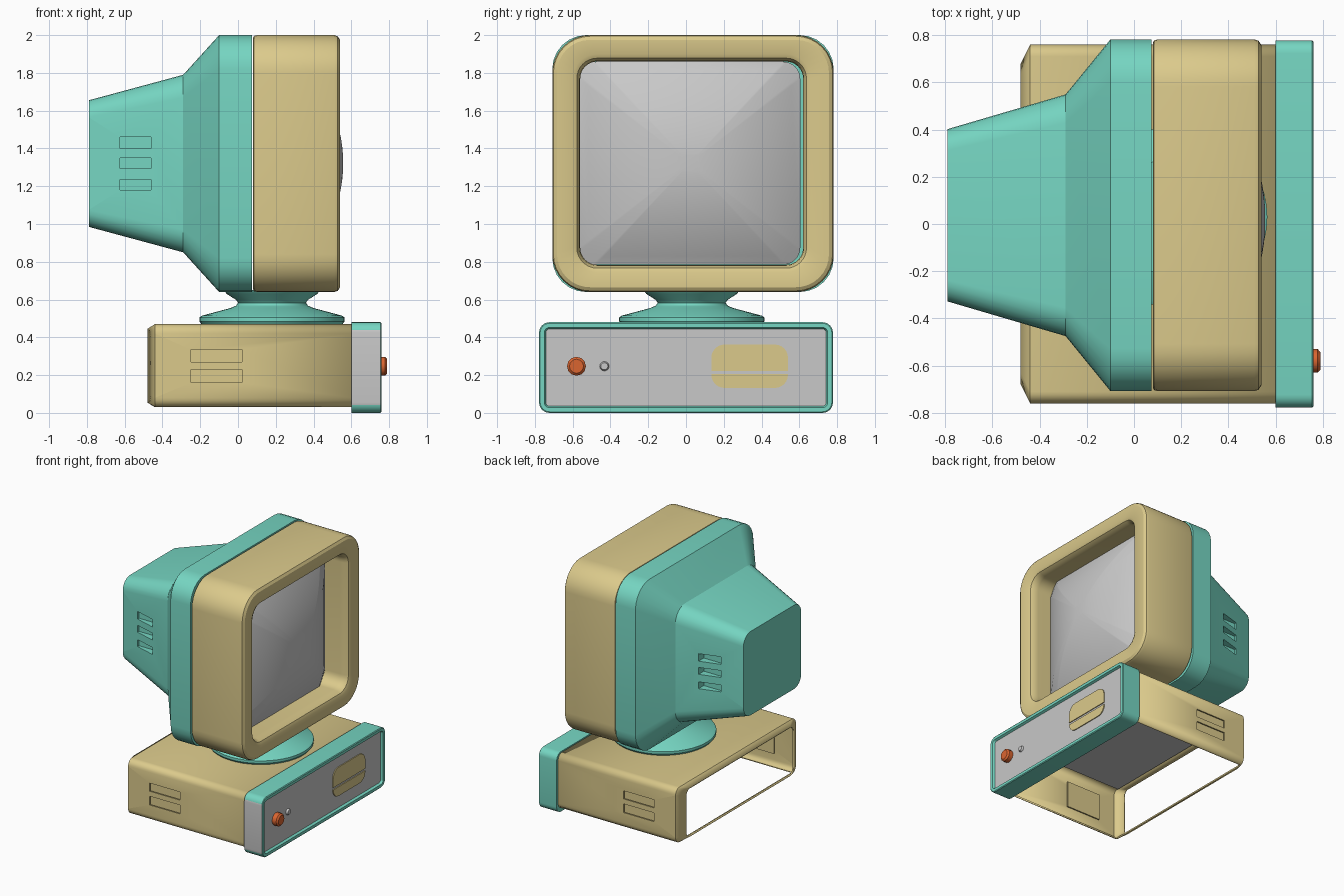
import bpy, bmesh, math
from mathutils import Vector

cube = bpy.data.objects.get("Cube")
if cube:
    bpy.data.objects.remove(cube, do_unlink=True)


def material(name, rgb):
    m = bpy.data.materials.new(name)
    m.use_nodes = True
    m.diffuse_color = (*rgb, 1)
    m.node_tree.nodes["Principled BSDF"].inputs["Base Color"].default_value = (*rgb, 1)
    return m


TEAL = material("teal", (0.18, 0.67, 0.54))
CREAM = material("cream yellow", (0.71, 0.59, 0.26))
GREY = material("light grey", (0.58, 0.58, 0.58))
ORANGE = material("orange", (0.70, 0.13, 0.03))


def finish(name, bm, *mats, angle=32):
    me = bpy.data.meshes.new(name)
    bm.to_mesh(me)
    bm.free()
    for m in mats:
        me.materials.append(m)
    me.shade_smooth()
    me.set_sharp_from_angle(angle=math.radians(angle))
    ob = bpy.data.objects.new(name, me)
    bpy.context.scene.collection.objects.link(ob)
    return ob


def ring(x, cy, cz, hy, hz, r, seg=6):
    """Rounded rectangle across the x axis."""
    pts = []
    for q, (sy, sz) in enumerate([(1, 1), (-1, 1), (-1, -1), (1, -1)]):
        for i in range(seg + 1):
            a = (q + i / seg) * math.pi / 2
            pts.append(Vector((x, cy + sy * (hy - r) + r * math.cos(a),
                               cz + sz * (hz - r) + r * math.sin(a))))
    return pts


def circle(x, y, z, r, n=48):
    """Flat circle around the z axis."""
    return [Vector((x + r * math.cos(a), y + r * math.sin(a), z))
            for a in (i * math.tau / n for i in range(n))]


def skin(rings, caps=(True, True), cyclic=False):
    """Bridge rings of equal count into a surface."""
    bm = bmesh.new()
    loops = [[bm.verts.new(p) for p in r] for r in rings]
    n = len(loops[0])
    pairs = list(zip(loops, loops[1:])) + ([(loops[-1], loops[0])] if cyclic else [])
    for a, b in pairs:
        for i in range(n):
            j = (i + 1) % n
            bm.faces.new((a[i], a[j], b[j], b[i]))
    if caps[0]:
        bm.faces.new(loops[0][::-1])
    if caps[1]:
        bm.faces.new(loops[-1])
    bmesh.ops.remove_doubles(bm, verts=bm.verts, dist=1e-5)
    bm.normal_update()
    return bm


def boxes(name, spans, mat):
    """Boxes given as (x0, x1, y0, y1, z0, z1)."""
    bm = bmesh.new()
    for x0, x1, y0, y1, z0, z1 in spans:
        vs = bmesh.ops.create_cube(bm, size=1)["verts"]
        for v in vs:
            v.co = Vector(((x0 + x1) / 2 + v.co.x * (x1 - x0),
                           (y0 + y1) / 2 + v.co.y * (y1 - y0),
                           (z0 + z1) / 2 + v.co.z * (z1 - z0)))
    ob = finish(name, bm, mat)
    ob.data.shade_flat()
    return ob


def cut(ob, cutter):
    """Subtract the cutter and keep the result as plain mesh."""
    mod = ob.modifiers.new("slots", "BOOLEAN")
    mod.operation, mod.solver, mod.object = "DIFFERENCE", "EXACT", cutter
    bpy.context.view_layer.update()
    deps = bpy.context.evaluated_depsgraph_get()
    me = bpy.data.meshes.new_from_object(ob.evaluated_get(deps))
    ob.modifiers.clear()
    ob.data = me
    bpy.data.objects.remove(cutter, do_unlink=True)


MY, MZ = 0.037, 1.32  # monitor axis

# Monitor rear housing with side vents
housing = finish("monitor_housing", skin([
    ring(-0.79, MY, MZ, 0.365, 0.335, 0.09),
    ring(-0.29, MY, MZ, 0.512, 0.47, 0.12),
    ring(-0.10, MY, MZ, 0.745, 0.68, 0.18),
    ring(0.075, MY, MZ, 0.745, 0.68, 0.18)]), TEAL)
vents = []
for z0, z1 in [(1.18, 1.235), (1.295, 1.35), (1.40, 1.46)]:
    for s in (-1, 1):
        a, b = MY + s * 0.395, MY + s * 0.6
        vents.append((-0.625, -0.46, min(a, b), max(a, b), z0, z1))
cut(housing, boxes("vent_cutter", vents, TEAL))


# Bezel: closed frame running over the front and back through the opening
def outer(x, inset):
    return ring(x, MY, MZ, 0.745 - inset, 0.68 - inset, 0.2 - inset, 8)


def opening(x, grow):
    return ring(x, 0.03, 1.322, 0.59 + grow, 0.538 + grow, 0.09 + grow, 8)


finish("monitor_bezel", skin([
    outer(0.08, 0.015), outer(0.085, 0.004), outer(0.10, 0), outer(0.51, 0),
    outer(0.528, 0.006), outer(0.54, 0.025),
    opening(0.54, 0.04), opening(0.53, 0.018), opening(0.505, 0.004),
    opening(0.47, 0), opening(0.08, 0)], (False, False), True), CREAM)

# Bulging screen
screen = skin([ring(0, 0.02, 1.322, 0.585 * k, 0.537 * k, 0.09 * k, 8)
               for k in [1 - i / 12 for i in range(12)]], (False, True))
for v in screen.verts:
    u, w = (v.co.y - 0.02) / 0.585, (v.co.z - 1.322) / 0.537
    v.co.x = 0.557 - 0.15 * u * u - 0.09 * w * w
finish("screen", screen, GREY)

# Swivel stand
finish("swivel_stand", skin([circle(0.18, 0.03, z, r) for r, z in [
    (0.37, 0.465), (0.385, 0.485), (0.385, 0.505), (0.37, 0.515), (0.22, 0.555),
    (0.19, 0.568), (0.18, 0.583), (0.19, 0.598), (0.24, 0.63), (0.255, 0.65)]]), TEAL)

# Computer case: sleeve open at the rear and underneath
sleeve = skin([
    ring(-0.48, 0, 0.25, 0.68, 0.195, 0.05),
    ring(-0.44, 0, 0.25, 0.76, 0.22, 0.05),
    ring(0.61, 0, 0.25, 0.76, 0.22, 0.05)], (False, False))
bmesh.ops.delete(sleeve, geom=[f for f in sleeve.faces if f.normal.z < -0.99],
                 context="FACES")
case = finish("computer_case", sleeve, CREAM)
wall = case.modifiers.new("wall", "SOLIDIFY")
wall.thickness = 0.012
slots = [(0.16, 0.23), (0.27, 0.335)]
cut(case, boxes("slot_cutter", [(-0.25, 0.02, -1, 1, a, b) for a, b in slots], CREAM))
boxes("slot_backing", [(-0.27, 0.04, s * 0.73 - 0.005, s * 0.73 + 0.005, 0.14, 0.355)
                       for s in (-1, 1)], CREAM)
boxes("case_lining", [(-0.43, 0.6, -0.7, 0.7, 0.45, 0.456)], GREY)


# Front plate with raised rim and sunken grey panel
def plate(x, inset):
    return ring(x, 0, 0.24, 0.778 - inset, 0.24 - inset, 0.055 - inset)


bm = skin([plate(0.6, 0), plate(0.755, 0), plate(0.76, 0.006), plate(0.76, 0.028),
           plate(0.742, 0.036)])
for f in bm.faces:
    c = f.calc_center_median()
    panel = f.normal.x > 0.9 and c.x < 0.75
    side = f.normal.y < -0.95 and c.y < -0.775 and c.x < 0.75
    f.material_index = 1 if panel or side else 0
finish("front_plate", bm, TEAL, GREY)

# Disk drive cover: one rounded shape split by a slit
drive = skin([ring(0.735, 0.337, 0.247, 0.203, 0.115, 0.07),
              ring(0.749, 0.337, 0.247, 0.203, 0.115, 0.07)])
drive_cover = finish("drive_cover", drive, CREAM)
cut(drive_cover, boxes("slit_cutter", [(0.7, 0.8, 0, 0.7, 0.205, 0.222)], CREAM))


# Power knob and indicator light
def button(name, y, r, x, mat, seg):
    finish(name, skin([ring(0.735, y, 0.247, r, r, r, seg),
                       ring(x - 0.012, y, 0.247, r, r, r, seg),
                       ring(x, y, 0.247, r * 0.75, r * 0.75, r * 0.75, seg)]), mat)


button("power_knob", -0.58, 0.05, 0.79, ORANGE, 3)
button("indicator_light", -0.432, 0.025, 0.757, GREY, 4)
